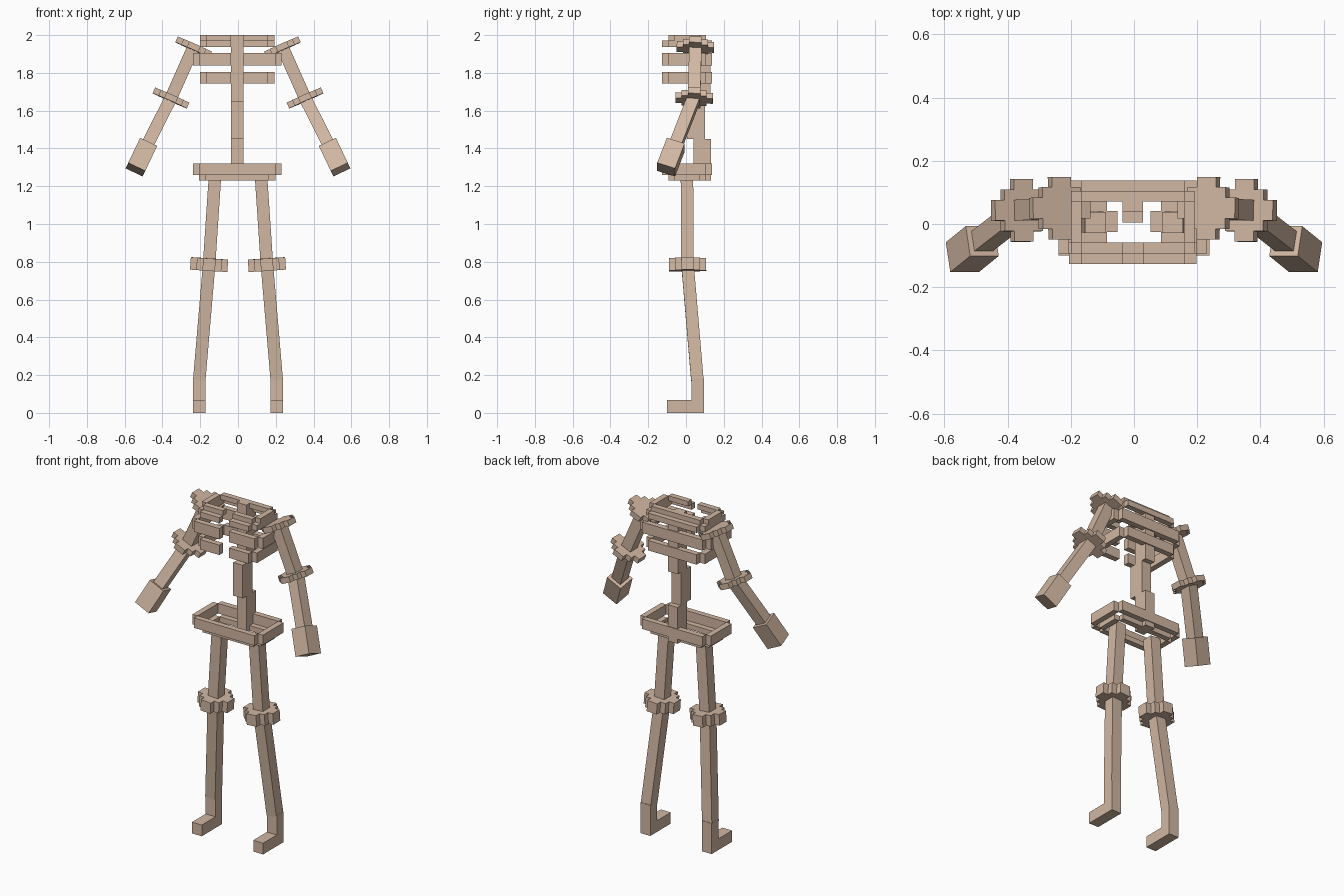
import bpy
import math
from mathutils import Vector, Matrix

cube = bpy.data.objects.get("Cube")
if cube:
    bpy.data.objects.remove(cube)

bone = bpy.data.materials.new("bone_tan")
bone.use_nodes = True
COLOUR = (0.64, 0.475, 0.365, 1)
bone.diffuse_color = COLOUR
bone.node_tree.nodes["Principled BSDF"].inputs["Base Color"].default_value = COLOUR

UNIT = 0.033    # block size shared by the stepped shapes
SHIFT = -0.004  # torso sits slightly off centre


def block_mesh(name, blocks, matrix=Matrix()):
    """One object made of boxes, each given by its low and high corner."""
    verts, faces = [], []
    for lo, hi in blocks:
        n = len(verts)
        for z in (lo[2], hi[2]):
            verts += [(lo[0], lo[1], z), (hi[0], lo[1], z),
                      (hi[0], hi[1], z), (lo[0], hi[1], z)]
        faces += [(n + 3, n + 2, n + 1, n), (n + 4, n + 5, n + 6, n + 7)]
        for i in range(4):
            j = (i + 1) % 4
            faces.append((n + i, n + j, n + j + 4, n + i + 4))
    mesh = bpy.data.meshes.new(name)
    mesh.from_pydata(verts, [], faces)
    mesh.materials.append(bone)
    obj = bpy.data.objects.new(name, mesh)
    obj.matrix_world = matrix
    bpy.context.collection.objects.link(obj)
    return obj


def aim(start, end):
    """Matrix at start whose -z axis points at end, with local x kept level in y."""
    d = (Vector(end) - Vector(start)).normalized()
    turn = Matrix.Rotation(math.atan2(-d.x, -d.z), 4, "Y")
    return Matrix.Translation(start) @ turn @ Matrix.Rotation(math.asin(d.y), 4, "X")


def limb(name, start, end, width):
    h = width / 2
    length = (Vector(end) - Vector(start)).length
    block_mesh(name, [((-h, -h, -length), (h, h, 0))], aim(start, end))


def joint(name, centre, toward, thick):
    """Stepped round plate set across a limb."""
    t, u = thick / 2, UNIT
    steps = [(3 * u, u), (2 * u, 2 * u), (u, 3 * u)]
    blocks = [((-a, -b, -t), (a, b, t)) for a, b in steps]
    block_mesh(name, blocks, aim(centre, toward))


def ring(name, half, y0, y1, z0, z1, gap=False):
    """Hollow hoop with notched corners, optionally open at the front."""
    t = UNIT + 0.001
    core = half - UNIT
    blocks = [((-core, y1 - t, z0), (core, y1, z1))]
    for s in (-1, 1):
        x0, x1 = sorted((s * half, s * (half - t)))
        blocks.append(((x0, y0 + UNIT, z0), (x1, y1 - UNIT, z1)))
        x0, x1 = sorted((s * (0.032 if gap else 0), s * core))
        blocks.append(((x0, y0, z0), (x1, y0 + t, z1)))
    block_mesh(name, blocks, Matrix.Translation((SHIFT, 0, 0)))


# Ribcage and pelvis
ring("collar_rib", 0.196, -0.093, 0.105, 1.97, 2.0, True)
ring("upper_rib", 0.196, -0.126, 0.137, 1.937, 1.971, True)
ring("middle_rib", 0.235, -0.126, 0.137, 1.84, 1.905, True)
ring("lower_rib", 0.196, -0.126, 0.137, 1.745, 1.805, True)
ring("pelvis_rim", 0.235, -0.126, 0.137, 1.26, 1.32)
ring("pelvis_base", 0.202, -0.093, 0.105, 1.23, 1.261)

# Spine in three offset lengths
for name, y0, y1, z0, z1 in (("upper_spine", 0.04, 0.13, 1.65, 1.97),
                             ("middle_spine", 0.005, 0.1, 1.45, 1.65),
                             ("lower_spine", 0.04, 0.132, 1.23, 1.45)):
    block_mesh(name, [((SHIFT - 0.032, y0, z0), (SHIFT + 0.032, y1, z1))])
block_mesh("spine_top", [((SHIFT - 0.032, 0.04, 1.97), (SHIFT + 0.032, 0.1, 2.0))])

# Arms and legs
for side, s in (("left", 1), ("right", -1)):
    shoulder = (s * 0.235, 0.05, 1.937)
    elbow = (s * 0.355, 0.043, 1.667)
    wrist = (s * 0.48, -0.054, 1.42)
    fingertip = (s * 0.543, -0.105, 1.288)
    joint(side + "_shoulder", shoulder, elbow, UNIT)
    limb(side + "_upper_arm", shoulder, elbow, 0.066)
    joint(side + "_elbow", elbow, shoulder, UNIT)
    limb(side + "_forearm", elbow, wrist, 0.066)
    limb(side + "_hand", wrist, fingertip, 0.1)

    hip = (s * 0.122, 0.005, 1.25)
    knee = (s * 0.153, 0.008, 0.785)
    ankle = (s * 0.205, 0.06, 0.175)
    limb(side + "_thigh", hip, knee, 0.066)
    joint(side + "_knee", knee, hip, 2 * UNIT)
    limb(side + "_shin", knee, ankle, 0.066)
    x0, x1 = sorted((s * 0.172, s * 0.238))
    block_mesh(side + "_foot", [((x0, 0.03, 0), (x1, 0.095, 0.185)),
                                ((x0, -0.1, 0), (x1, 0.031, 0.068))])
